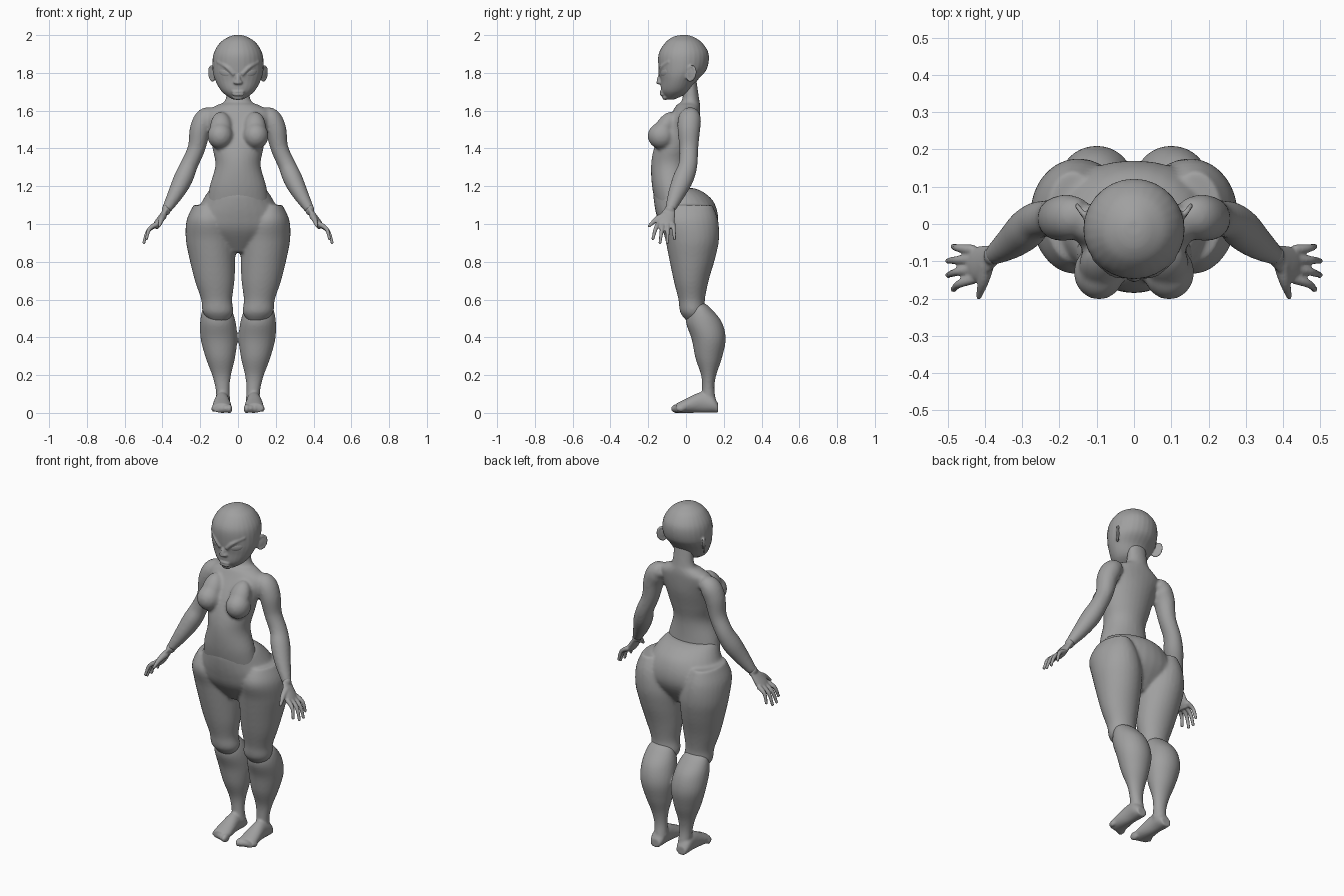
import bpy, bmesh, math
from mathutils import Vector, Matrix, Euler

cube = bpy.data.objects.get("Cube")
if cube:
    bpy.data.objects.remove(cube, do_unlink=True)

SEGMENTS = 28
STEPS = 5
BOTH = (1, -1)
MIDDLE = (1,)
ACROSS = Vector((1, 0, 0))
DEPTH = Vector((0, 1, 0))
UP = Vector((0, 0, 1))

clay = bpy.data.materials.new("grey_clay")
clay.use_nodes = True
clay.diffuse_color = (0.35, 0.35, 0.35, 1)
clay.node_tree.nodes["Principled BSDF"].inputs["Base Color"].default_value = clay.diffuse_color


def smooth_rows(rows):
    """Catmull-Rom interpolation through rows of numbers."""
    rows = [Vector(row) for row in rows]
    before = rows[:1] + rows[:-1]
    after = rows[1:] + rows[-1:]
    result = []
    for i in range(len(rows) - 1):
        start, end = rows[i], rows[i + 1]
        leave = (end - before[i]) / 2
        arrive = (after[i + 1] - start) / 2
        for step in range(STEPS):
            t = step / STEPS
            ease = t * t * (3 - 2 * t)
            result.append(start.lerp(end, ease) + leave * t * (1 - t) ** 2
                          - arrive * t * t * (1 - t))
    return result + [rows[-1]]


def loft(bm, rows, sides, side, axis=None):
    """Skin elliptical rings (x, y, z, radius along side, other radius)."""
    rows = smooth_rows(rows)
    centres = [row.copy().to_3d() if len(row) == 3 else Vector(row[:3]) for row in rows]
    last = len(rows) - 1
    for mirror in sides:
        rings = []
        for i, row in enumerate(rows):
            along = axis or (centres[min(i + 1, last)] - centres[max(i - 1, 0)]).normalized()
            u = (side - along * side.dot(along)).normalized()
            v = along.cross(u)
            ring = []
            for k in range(SEGMENTS):
                angle = math.tau * k / SEGMENTS
                p = centres[i] + u * math.cos(angle) * row[3] + v * math.sin(angle) * row[4]
                ring.append(bm.verts.new((p.x * mirror, p.y, p.z)))
            rings.append(ring)
        for low, high in zip(rings, rings[1:]):
            for k in range(SEGMENTS):
                bm.faces.new((low[k - 1], low[k], high[k], high[k - 1]))
        bm.faces.new(rings[0])
        bm.faces.new(rings[-1])


def column(bm, profile, sides=MIDDLE, foot_x=0, lean=0):
    """Upright loft from (height, half width, front, back); lean shifts it outward with height."""
    rows = [(foot_x + lean * z, (front + back) / 2, z, width, (back - front) / 2)
            for z, width, front, back in profile]
    loft(bm, rows, sides, ACROSS, UP)


def limb(bm, points, side=DEPTH, flatness=1):
    """Mirrored pair of tubes through (x, y, z, radius)."""
    loft(bm, [(*point, point[3] * flatness) for point in points], BOTH, side)


def place(centre, turn):
    return Matrix.Translation(centre) @ Euler([math.radians(t) for t in turn]).to_matrix().to_4x4()


def ball(bm, centre, radii, turn=(0, 0, 0), sides=BOTH):
    for mirror in sides:
        matrix = (Matrix.Diagonal((mirror, 1, 1, 1)) @ place(centre, turn)
                  @ Matrix.Diagonal((*radii, 1)))
        bmesh.ops.create_uvsphere(bm, u_segments=24, v_segments=16, radius=1, matrix=matrix)


def rim(bm, centre, width, height, radius, turn):
    """Thin oval ring, used for eyelids and ears."""
    matrix = place(centre, turn)
    points = []
    for k in range(13):
        angle = math.tau * k / 12
        oval = Vector((width * math.cos(angle), 0, height * math.sin(angle)))
        points.append((*(matrix @ oval), radius))
    limb(bm, points, matrix.to_3x3() @ DEPTH)


def finish(name, bm, voxel=None, relax=4):
    """Make the object; with a voxel size its pieces are blended into one skin."""
    bmesh.ops.recalc_face_normals(bm, faces=bm.faces)
    for face in bm.faces:
        face.smooth = True
    mesh = bpy.data.meshes.new(name)
    bm.to_mesh(mesh)
    bm.free()
    mesh.materials.append(clay)
    part = bpy.data.objects.new(name, mesh)
    bpy.context.collection.objects.link(part)
    if voxel:
        blend = part.modifiers.new("blend", 'REMESH')
        blend.mode = 'VOXEL'
        blend.voxel_size = voxel
        blend.use_smooth_shade = True
        soften = part.modifiers.new("soften", 'SMOOTH')
        soften.factor = 0.5
        soften.iterations = relax


# Skull and jaw
head = bmesh.new()
column(head, [(2, .02, -.03, .01), (1.99, .05, -.07, .04), (1.96, .095, -.11, .085),
              (1.9, .13, -.145, .12), (1.82, .135, -.145, .11), (1.76, .12, -.135, .06),
              (1.7, .085, -.13, .02), (1.66, .03, -.1, -.06)])

# Brows, nose, lips and chin
limb(head, [(.02, -.14, 1.79, .008), (.06, -.13, 1.83, .01), (.11, -.09, 1.86, .006)])
limb(head, [(0, -.13, 1.8, .01), (0, -.14, 1.77, .013), (0, -.145, 1.74, .012)], ACROSS)
ball(head, (.014, -.14, 1.75), (.01, .012, .01))
for lip_height in (1.7, 1.685):
    ball(head, (0, -.127, lip_height), (.034, .012, .007), sides=MIDDLE)
ball(head, (0, -.11, 1.67), (.03, .016, .014), sides=MIDDLE)

# Eyelids and ears
eye_centre = Vector((.067, -.11, 1.805))
eye_turn = (0, -15, 30)
rim(head, eye_centre, .044, .032, .006, eye_turn)
ear_centre = Vector((.137, .027, 1.797))
ear_turn = (0, 15, 55)
rim(head, ear_centre, .026, .038, .007, ear_turn)
ball(head, ear_centre, (.026, .007, .036), ear_turn)
finish("head", head, voxel=.0055, relax=3)

# Eyeballs
eyes = bmesh.new()
ball(eyes, eye_centre, (.041, .016, .029), eye_turn)
finish("eyes", eyes)

# Torso and neck
torso = bmesh.new()
column(torso, [(1.1, .165, -.16, .03), (1.2, .15, -.18, .02), (1.31, .12, -.185, .02),
               (1.4, .135, -.17, .04), (1.5, .15, -.13, .065), (1.59, .17, -.075, .075),
               (1.63, .11, -.05, .075), (1.66, .066, -.02, .07), (1.8, .055, -.01, .05)])

# Bust with its upper slope
ball(torso, (.094, -.13, 1.467), (.068, .073, .07))
ball(torso, (.09, -.113, 1.51), (.058, .05, .095), (-32, 0, 0))

# Arms from inside the shoulder to the wrist
wrist = Vector((.38, -.085, 1.075))
limb(torso, [(.13, .03, 1.585, .04), (.17, .02, 1.56, .06), (.2, .015, 1.5, .06),
             (.22, .015, 1.4, .05), (.26, .01, 1.31, .05), (.29, -.015, 1.24, .055),
             (.33, -.05, 1.16, .045), (*wrist, .027)], flatness=.93)
finish("torso_and_arms", torso, voxel=.009, relax=6)

# Palms
hands = bmesh.new()
limb(hands, [(*wrist, .03), (.42, -.108, 1.01, .048), (.44, -.112, .98, .04)], flatness=.42)
ball(hands, wrist, (.024, .027, .03))

# Four fingers fanning out from the knuckles, the middle pair longest
for i in range(4):
    offset = i - 1.5
    base = Vector((.43, -.108 + .026 * offset, 1))
    tip = Vector((.5 - .007 * offset ** 2, -.118 + .038 * offset, .9 + .01 * offset ** 2))
    knuckle = base.lerp(tip, .5) + (ACROSS + UP) * .012
    limb(hands, [(*base, .014), (*knuckle, .011), (*tip, .008)])
    ball(hands, tip, (.009, .009, .009))

# Thumbs
limb(hands, [(.395, -.11, 1.045, .02), (.405, -.155, 1.025, .015), (.418, -.2, .985, .007)], UP)
finish("hands", hands, voxel=.005, relax=3)

# Pelvis
hips = bmesh.new()
column(hips, [(1.19, .14, -.15, .04), (1.17, .16, -.17, .09), (1.12, .19, -.17, .145),
              (1.04, .23, -.155, .17), (.96, .23, -.125, .155), (.85, .07, -.04, .08)])

# Thighs and knees
column(hips, [(1.1, .07, -.1, .14), (1.02, .115, -.135, .17), (.92, .13, -.11, .175),
              (.82, .122, -.09, .155), (.7, .105, -.065, .12), (.6, .082, -.04, .1),
              (.53, .08, -.03, .1), (.48, .04, .01, .06)], BOTH, foot_x=.05, lean=.105)
finish("pelvis_and_thighs", hips, voxel=.009, relax=6)

# Calves and ankles
legs = bmesh.new()
column(legs, [(.58, .05, .03, .1), (.55, .076, .01, .135), (.48, .094, 0, .19),
              (.39, .097, .03, .21), (.29, .077, .05, .19), (.2, .05, .08, .16),
              (.13, .037, .085, .15), (.06, .037, .08, .16)], BOTH, foot_x=.073, lean=.07)

# Feet from heel to toe as (depth, half width, height), soles on the ground
foot = [(.17, .03, .05), (.14, .04, .09), (.08, .04, .11), (0, .05, .075), (-.05, .05, .05)]
loft(legs, [(.085, y, height / 2, width, height / 2) for y, width, height in foot],
     BOTH, ACROSS, DEPTH)

# Toes shrinking outward
for i in range(5):
    size = 1.15 - .09 * i
    ball(legs, (.046 + .021 * i, -.05 + .006 * i, .022),
         Vector((.014, .026, .021)) * size)
finish("lower_legs_and_feet", legs, voxel=.007, relax=4)
